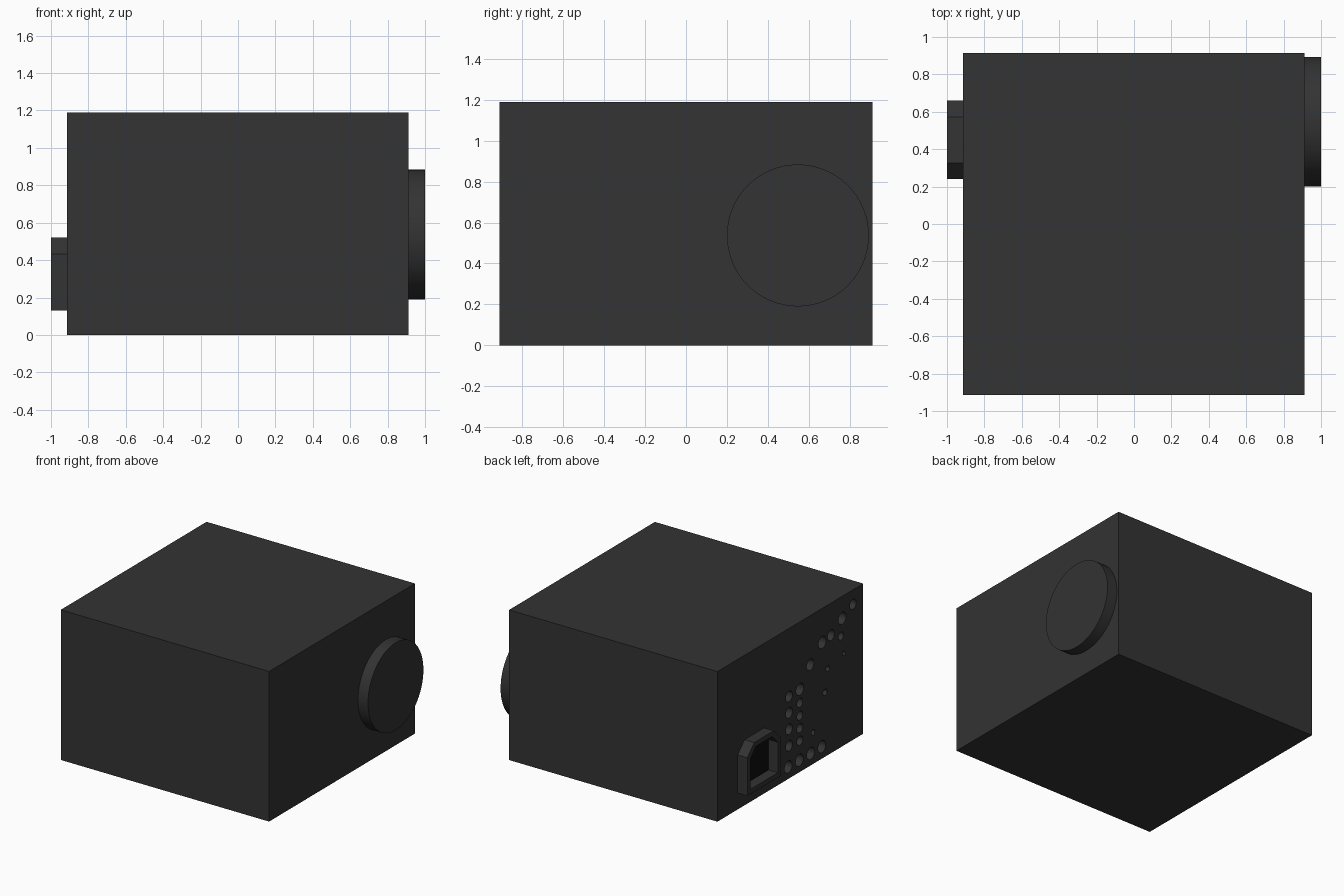
import bpy, bmesh, math
from mathutils import Matrix

if "Cube" in bpy.data.objects:
    bpy.data.objects.remove(bpy.data.objects["Cube"])


def material(name, v):
    m = bpy.data.materials.new(name)
    m.diffuse_color = (v, v, v, 1)
    m.use_nodes = True
    m.node_tree.nodes["Principled BSDF"].inputs["Base Color"].default_value = m.diffuse_color
    return m


dark = material("dark_plastic", 0.033)
black = material("black_inside", 0.004)


def finish(name, bm, mat):
    bmesh.ops.recalc_face_normals(bm, faces=bm.faces)
    me = bpy.data.meshes.new(name)
    bm.to_mesh(me)
    bm.free()
    me.materials.append(mat)
    ob = bpy.data.objects.new(name, me)
    bpy.context.collection.objects.link(ob)
    return ob


def add_box(bm, lo, hi):
    size = [b - a for a, b in zip(lo, hi)]
    mid = [(a + b) / 2 for a, b in zip(lo, hi)]
    bmesh.ops.create_cube(bm, size=1, matrix=Matrix.Translation(mid) @ Matrix.Diagonal((*size, 1)))


def add_disc(bm, x0, x1, y, z, r, n):
    m = Matrix.Translation(((x0 + x1) / 2, y, z)) @ Matrix.Rotation(math.pi / 2, 4, 'Y')
    bmesh.ops.create_cone(bm, cap_ends=True, segments=n, radius1=r, radius2=r,
                          depth=x1 - x0, matrix=m)


# main housing
bm = bmesh.new()
add_box(bm, (-0.915, -0.913, 0), (0.912, 0.913, 1.19))
housing = finish("housing", bm, dark)

# vent holes in the left wall: (y, z, radius)
holes = [(0.025 - 0.14 * i, 0.095, 0.048) for i in range(4)]
holes += [(0.015, 0.26 + 0.13 * i, 0.042) for i in range(4)]
holes += [(-0.12, 0.247 + 0.1 * i, 0.036) for i in range(4)]
holes += [(-0.12, 0.655, 0.048), (-0.25, 0.80, 0.045), (-0.40, 0.92, 0.048),
          (-0.51, 0.935, 0.042), (-0.65, 1.015, 0.048), (-0.785, 1.075, 0.04),
          (-0.635, 0.88, 0.032), (-0.67, 0.73, 0.018), (-0.47, 0.685, 0.022),
          (-0.435, 0.51, 0.025), (-0.285, 0.25, 0.022)]
bm = bmesh.new()
for y, z, r in holes:
    add_disc(bm, -1.0, -0.83, y, z, r, 24)
cutter = finish("vent_cutter", bm, dark)
cutter.hide_render = True
cutter.hide_set(True)
mod = housing.modifiers.new("vents", 'BOOLEAN')
mod.object = cutter
mod.solver = 'EXACT'

# round knob on the right wall
bm = bmesh.new()
add_disc(bm, 0.90, 1.0, 0.547, 0.537, 0.347, 64)
knob = finish("round_knob", bm, dark)
bpy.context.view_layer.objects.active = knob
knob.select_set(True)
bpy.ops.object.shade_smooth_by_angle(angle=math.radians(35))


# socket rim with two clipped top corners
def clipped(y0, y1, z0, z1, c):
    return [(y0, z0), (y1, z0), (y1, z1 - c), (y1 - c, z1), (y0 + c, z1), (y0, z1 - c)]


outer = clipped(0.24, 0.66, 0.13, 0.52, 0.087)
inner = clipped(0.278, 0.622, 0.168, 0.482, 0.072)
bm = bmesh.new()
rings = [[bm.verts.new((x, y, z)) for y, z in prof]
         for x, prof in ((-0.91, outer), (-1.0, outer), (-1.0, inner), (-0.91, inner))]
for k in range(4):
    a, b = rings[k], rings[(k + 1) % 4]
    for i in range(6):
        j = (i + 1) % 6
        bm.faces.new((a[i], a[j], b[j], b[i]))
finish("socket_rim", bm, dark)

# black floor inside the socket
bm = bmesh.new()
bm.faces.new([bm.verts.new((-0.918, y, z)) for y, z in reversed(inner)])
finish("socket_floor", bm, black)
